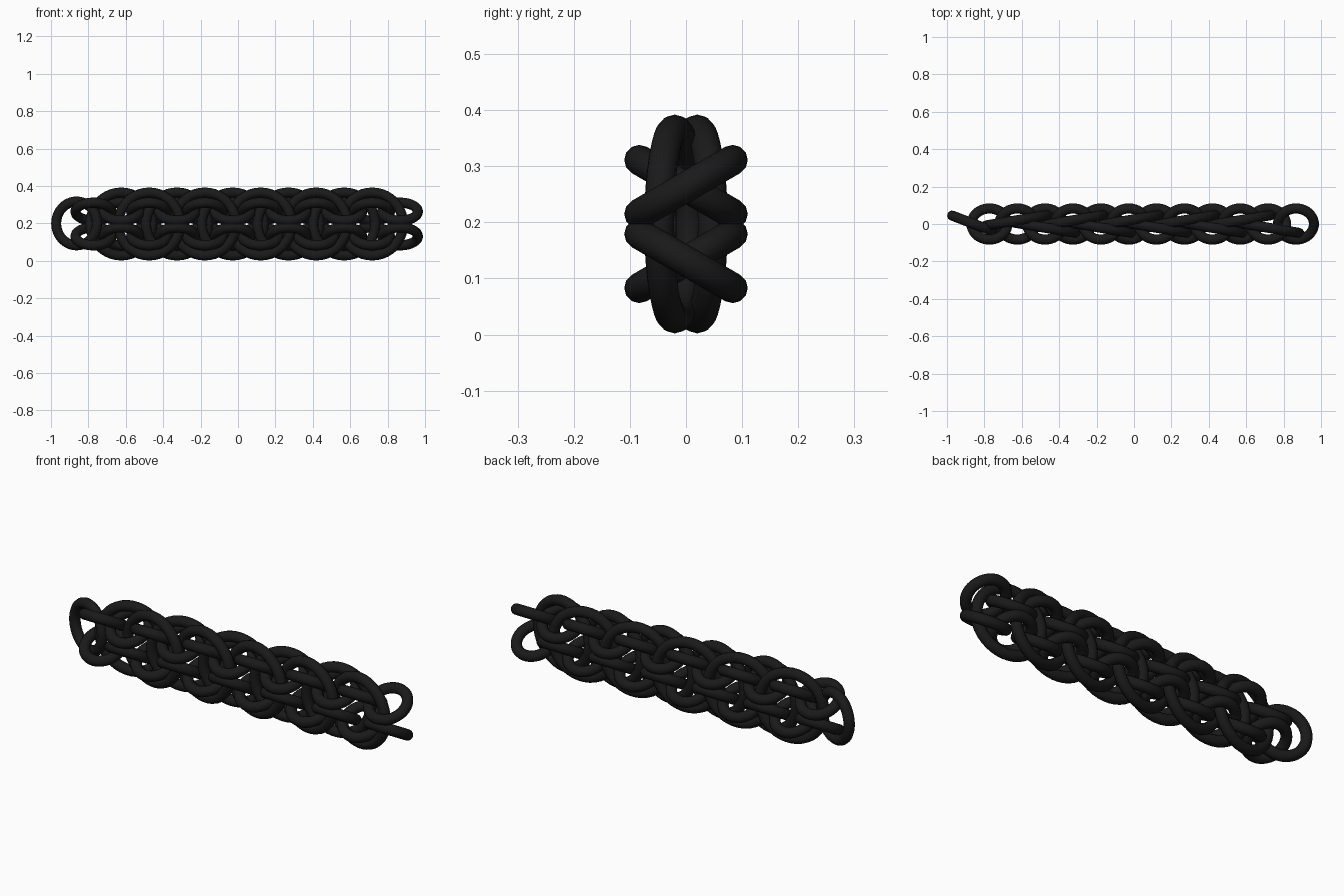
import bpy, math

if "Cube" in bpy.data.objects:
    bpy.data.objects.remove(bpy.data.objects["Cube"])

mat = bpy.data.materials.new("black_metal")
mat.diffuse_color = (0.01, 0.01, 0.01, 1)
mat.use_nodes = True
mat.node_tree.nodes["Principled BSDF"].inputs["Base Color"].default_value = mat.diffuse_color

TUBE = 0.027
PITCH = 0.149
MID = 0.197


def ring(name, loc, radius, rot):
    bpy.ops.mesh.primitive_torus_add(location=loc, rotation=rot, major_radius=radius,
                                     minor_radius=TUBE, major_segments=40, minor_segments=12)
    o = bpy.context.object
    o.name = name
    o.data.materials.append(mat)
    bpy.ops.object.shade_smooth()


# two mirrored rows of small links, tilted alternately about the chain axis
for i in range(12):
    x = 0.866 - i * PITCH
    s = 1 if i % 2 == 0 else -1
    for row in (1, -1):
        ring("small_link", (x, 0, MID + row * 0.066), 0.096,
             (s * row * math.radians(30), 0, 0))

# large upright links, alternately offset and swung to front and back
for i in range(10):
    x = 0.866 - (i + 1) * PITCH
    s = -1 if i % 2 == 0 else 1
    ring("large_link", (x, s * 0.02, MID), 0.168,
         (math.pi / 2, 0, s * math.radians(9.5)))

# end ring
ring("end_ring", (-0.863, 0.003, 0.2), 0.117, (math.pi / 2, 0, math.radians(-21)))
